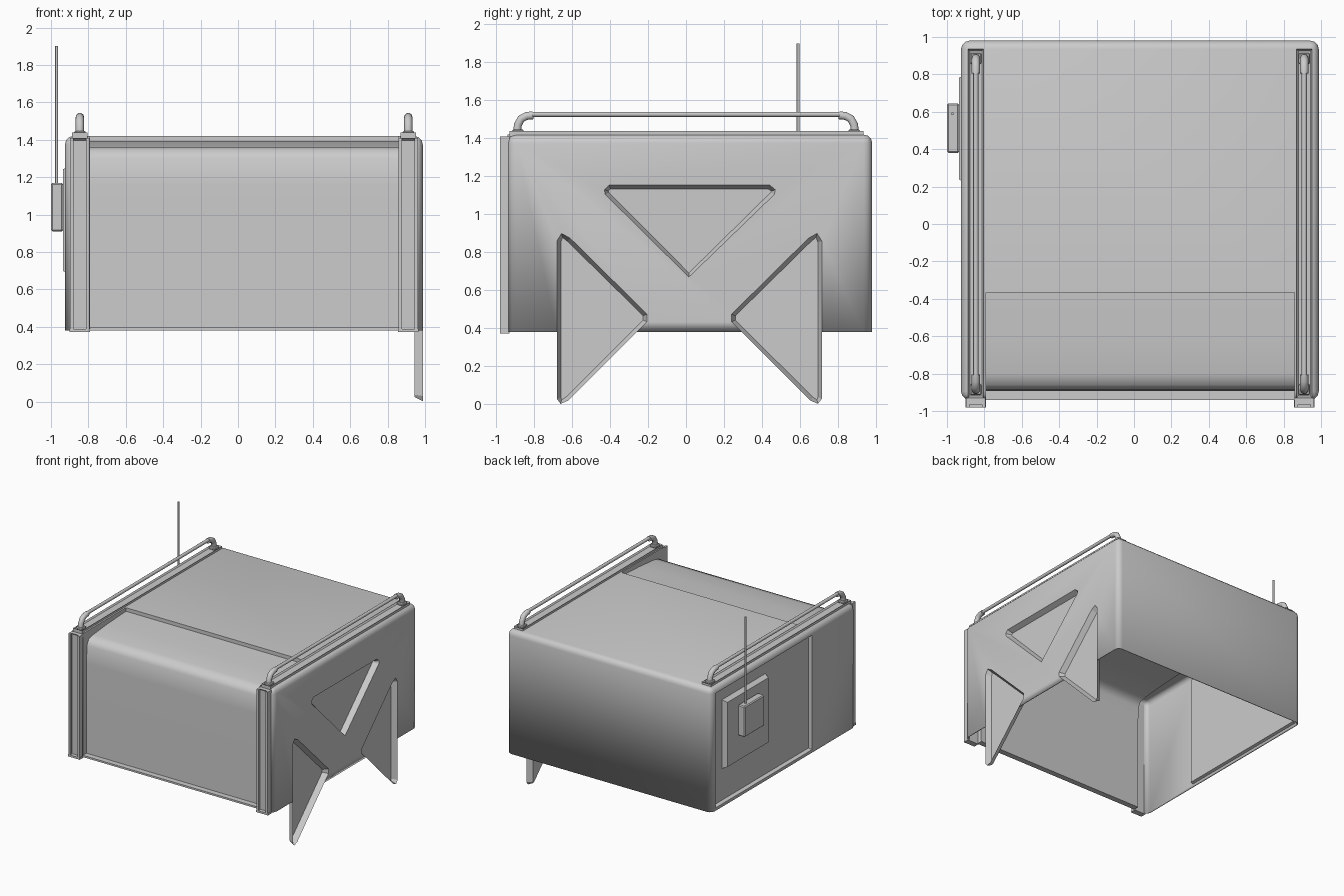
import bpy, bmesh, math
from mathutils import Vector

if "Cube" in bpy.data.objects:
    bpy.data.objects.remove(bpy.data.objects["Cube"])

CX = 0.0325          # middle of the body in x
RAIL = 0.878         # rail / pillar offset from the middle


def make(name, bm, angle=None):
    me = bpy.data.meshes.new(name)
    bm.to_mesh(me)
    bm.free()
    ob = bpy.data.objects.new(name, me)
    bpy.context.collection.objects.link(ob)
    if angle:
        bpy.ops.object.select_all(action='DESELECT')
        ob.select_set(True)
        bpy.context.view_layer.objects.active = ob
        bpy.ops.object.shade_smooth_by_angle(angle=math.radians(angle))
    return ob


def box_bm(lo, hi):
    bm = bmesh.new()
    bmesh.ops.create_cube(bm, size=1)
    for v in bm.verts:
        v.co = [lo[i] + (v.co[i] + 0.5) * (hi[i] - lo[i]) for i in range(3)]
    return bm


def box(name, lo, hi, bevel=0.0):
    bm = box_bm(lo, hi)
    if bevel:
        bmesh.ops.bevel(bm, geom=bm.edges[:], offset=bevel, segments=1, affect='EDGES')
    return make(name, bm)


def yz_face(bm, pts, x, side):
    f = bm.faces.new([bm.verts.new((x, y, z)) for y, z in pts])
    f.normal_update()
    if f.normal.x * side < 0:
        f.normal_flip()
    return f


def pan(name, pts, x, side, inset, depth):
    """Pressed sheet: flat outline whose middle is moved in (-) or out (+)."""
    bm = bmesh.new()
    f = yz_face(bm, pts, x, side)
    bmesh.ops.inset_region(bm, faces=[f], thickness=inset, depth=depth, use_boundary=True)
    return make(name, bm)


def cut(ob, cutter):
    cutter.hide_render = True
    cutter.hide_viewport = True
    cutter.display_type = 'WIRE'
    m = ob.modifiers.new("cut", 'BOOLEAN')
    m.operation = 'DIFFERENCE'
    m.solver = 'EXACT'
    m.object = cutter


def cut_outline(ob, pts, x, side):
    bm = bmesh.new()
    f = yz_face(bm, pts, x - 0.1, side)
    r = bmesh.ops.extrude_face_region(bm, geom=[f])
    for v in r['geom']:
        if isinstance(v, bmesh.types.BMVert):
            v.co.x += 0.2
    bmesh.ops.recalc_face_normals(bm, faces=bm.faces[:])
    cut(ob, make("cutter", bm))


def rect(y0, y1, z0, z1):
    return [(y0, z0), (y1, z0), (y1, z1), (y0, z1)]


def tube(name, pts, r, sides=10):
    """Round tube along a path lying in a plane of constant x."""
    bm = bmesh.new()
    pts = [Vector(p) for p in pts]
    rings = []
    for i, p in enumerate(pts):
        t = (pts[min(i + 1, len(pts) - 1)] - pts[max(i - 1, 0)]).normalized()
        u = Vector((1, 0, 0)) if abs(t.x) < 0.9 else Vector((0, 1, 0))
        w = t.cross(u)
        rings.append([bm.verts.new(p + r * (u * math.cos(a) + w * math.sin(a)))
                      for a in [2 * math.pi * k / sides for k in range(sides)]])
    for a, b in zip(rings, rings[1:]):
        for k in range(sides):
            bm.faces.new((a[k], a[(k + 1) % sides], b[(k + 1) % sides], b[k]))
    bm.faces.new(rings[0])
    bm.faces.new(rings[-1])
    bmesh.ops.recalc_face_normals(bm, faces=bm.faces[:])
    return make(name, bm, 50)


# Body shell, open underneath, rounded corners
bm = box_bm((-0.925, -0.94, 0.38), (0.988, 0.98, 1.42))
bmesh.ops.bevel(bm, geom=[e for e in bm.edges if max(v.co.z for v in e.verts) > 1],
                offset=0.045, segments=3, profile=0.5, affect='EDGES')
bmesh.ops.delete(bm, geom=[f for f in bm.faces if f.calc_center_median().z < 0.39],
                 context='FACES_ONLY')
body = make("body_shell", bm, 35)
sol = body.modifiers.new("thickness", 'SOLIDIFY')
sol.thickness = 0.008
sol.offset = -1

# Front opening
X0, X1 = -0.79, 0.858
cut(body, box("cutter", (X0, -1.1, 0.2), (X1, -0.36, 1.6)))

# Smooth front door panel curving back over the roof
profile = [(-0.36, 1.39), (-0.6, 1.378), (-0.80, 1.36), (-0.86, 1.345),
           (-0.885, 1.30), (-0.89, 1.15), (-0.893, 0.395)]
bm = bmesh.new()
rows = [[bm.verts.new((x, y, z)) for x in (X0, X1)] for y, z in profile]
for a, b in zip(rows, rows[1:]):
    bm.faces.new((a[0], b[0], b[1], a[1]))
make("front_door", bm, 80)
box("roof_step", (X0, -0.365, 1.385), (X1, -0.355, 1.42))
box("door_sill", (X0, -0.94, 0.38), (X1, -0.89, 0.395))
for x, s, n in ((X0, 1, "left"), (X1, -1, "right")):
    bm = bmesh.new()
    yz_face(bm, profile + [(-0.893, 0.38), (-0.94, 0.38), (-0.94, 1.42), (-0.36, 1.42)], x, s)
    make(n + "_door_jamb", bm)

# Triangular dishes in the right wall; the lower two hang down as legs
leg = [(-0.68, 0.03), (-0.66, 0.003), (-0.62, 0.02), (-0.205, 0.435), (-0.205, 0.475),
       (-0.61, 0.875), (-0.655, 0.90), (-0.68, 0.86)]
dishes = {"upper_triangle": [(0.015, 0.67), (-0.425, 1.105), (-0.43, 1.13), (-0.405, 1.155),
                             (0.44, 1.155), (0.47, 1.13), (0.465, 1.105)],
          "front_leg_triangle": leg,
          "rear_leg_triangle": [(0.035 - y, z) for y, z in leg]}
for name, pts in dishes.items():
    cut_outline(body, pts, 0.988, 1)
    pan(name, pts, 0.988, 1, 0.022, -0.045)

# Recessed left wall with raised square plate
recess = rect(-0.36, 0.93, 0.405, 1.37)
cut_outline(body, recess, -0.925, -1)
pan("left_recess", recess, -0.925, -1, 0.012, -0.03)
pan("left_plate", rect(0.22, 0.80, 0.68, 1.26), -0.895, -1, 0.025, 0.04)

# Antenna box and rod
box("antenna_box", (-1.0, 0.38, 0.91), (-0.935, 0.645, 1.17), 0.008)
tube("antenna_rod", [(-0.97, 0.59, 1.16), (-0.97, 0.59, 1.90)], 0.008, 8)

# Pillars, roof channels and handrails on both sides
for s, n in ((-1, "left"), (1, "right")):
    x = CX + s * RAIL
    bm = box_bm((x - 0.052, -0.965, 0.375), (x + 0.052, -0.93, 1.41))
    bm.faces.ensure_lookup_table()
    front = min(bm.faces, key=lambda f: f.calc_center_median().y)
    bmesh.ops.inset_region(bm, faces=[front], thickness=0.018, depth=-0.015)
    make(n + "_pillar", bm)
    box(n + "_pillar_foot", (x - 0.055, -0.98, 0.372), (x + 0.055, -0.93, 0.388))
    for k in (-1, 1):
        box(n + "_pillar_rib", (x + k * 0.043 - 0.009, -0.98, 0.388),
            (x + k * 0.043 + 0.009, -0.96, 1.41))
    bm = box_bm((x - 0.042, -0.93, 1.41), (x + 0.042, 0.935, 1.438))
    top = max(bm.faces, key=lambda f: f.calc_center_median().z)
    bmesh.ops.inset_region(bm, faces=[top], thickness=0.014, depth=-0.012)
    make(n + "_roof_channel", bm)
    tube(n + "_rail", [(x, -0.82, 1.527), (x, 0.82, 1.527)], 0.014)
    for k in (-1, 1):
        box(n + "_rail_base", (x - 0.03, k * 0.885 - 0.03, 1.425),
            (x + 0.03, k * 0.885 + 0.03, 1.448), 0.006)
        tube(n + "_rail_elbow", [(x, k * 0.888, 1.44), (x, k * 0.885, 1.472), (x, k * 0.868, 1.503),
                                 (x, k * 0.84, 1.518), (x, k * 0.805, 1.522)], 0.022)
